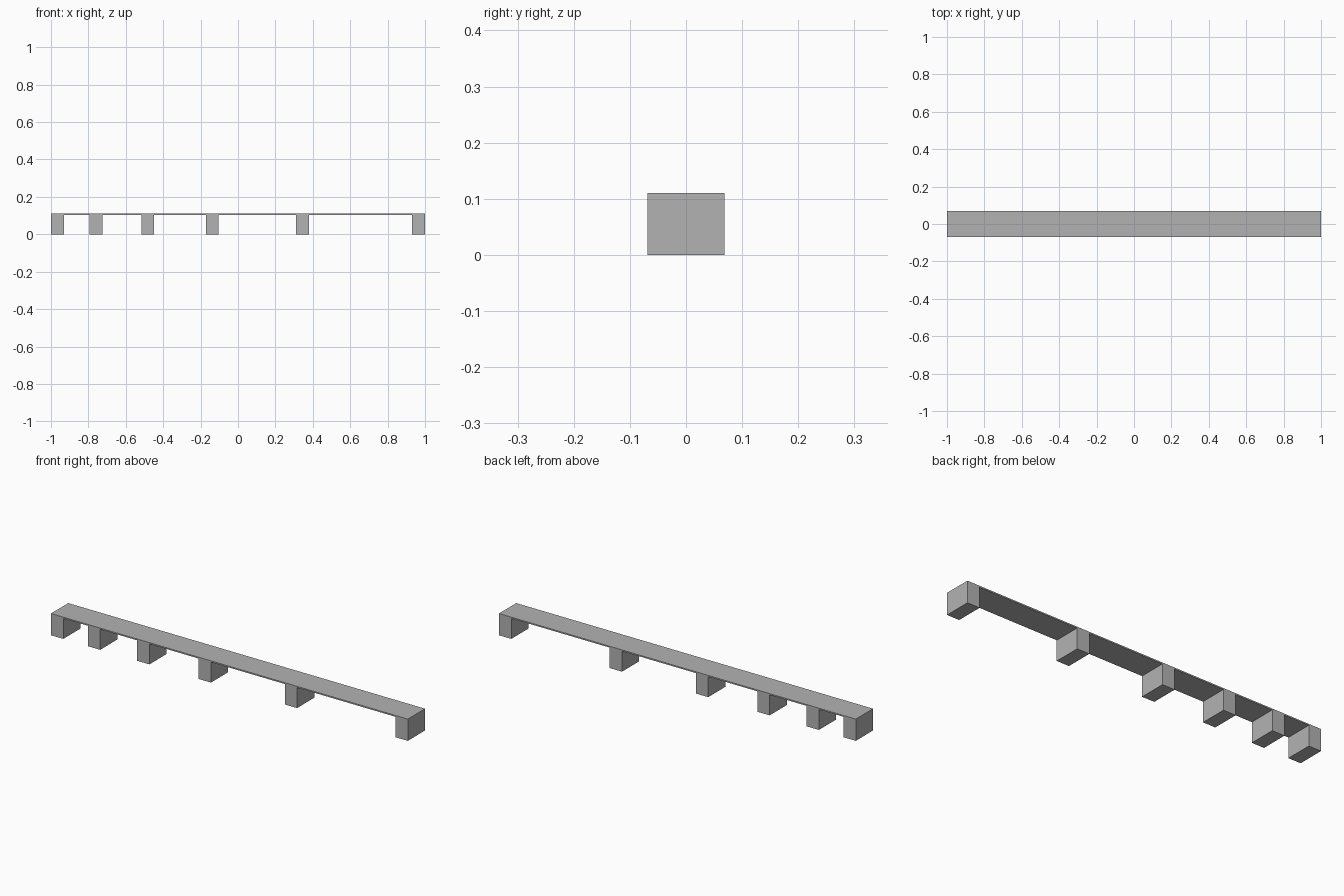
import bpy
import bmesh

cube = bpy.data.objects.get("Cube")
if cube:
    bpy.data.objects.remove(cube, do_unlink=True)

# Proportions: every pier is one unit wide, gaps are whole units
GAPS = [2, 3, 4, 6, 8]
UNIT = 2 / (sum(GAPS) + len(GAPS) + 1)
DEPTH = 2 * UNIT
PIER_HEIGHT = 1.5 * UNIT
TOP = 1.6 * UNIT

grey = bpy.data.materials.new("concrete_grey")
grey.use_nodes = True
colour = (0.45, 0.45, 0.45, 1)
grey.diffuse_color = colour
grey.node_tree.nodes["Principled BSDF"].inputs["Base Color"].default_value = colour

# Comb outline: piers along the underside, then back along the deck top
outline = []
x = -1
for gap in GAPS + [0]:
    outline += [(x, 0), (x + UNIT, 0)]
    if gap:
        outline += [(x + UNIT, PIER_HEIGHT), (x + UNIT * (1 + gap), PIER_HEIGHT)]
    x += UNIT * (1 + gap)
outline += [(1, TOP), (-1, TOP)]

# Extrude the outline from front to back
bm = bmesh.new()
front = bm.faces.new([bm.verts.new((px, -DEPTH / 2, pz)) for px, pz in outline])
extruded = bmesh.ops.extrude_face_region(bm, geom=[front], use_keep_orig=True)
back = [v for v in extruded["geom"] if isinstance(v, bmesh.types.BMVert)]
bmesh.ops.translate(bm, verts=back, vec=(0, DEPTH, 0))
bmesh.ops.recalc_face_normals(bm, faces=bm.faces)

mesh = bpy.data.meshes.new("deck_with_piers")
bm.to_mesh(mesh)
bm.free()
mesh.materials.append(grey)
bridge = bpy.data.objects.new("deck_with_piers", mesh)
bpy.context.collection.objects.link(bridge)
